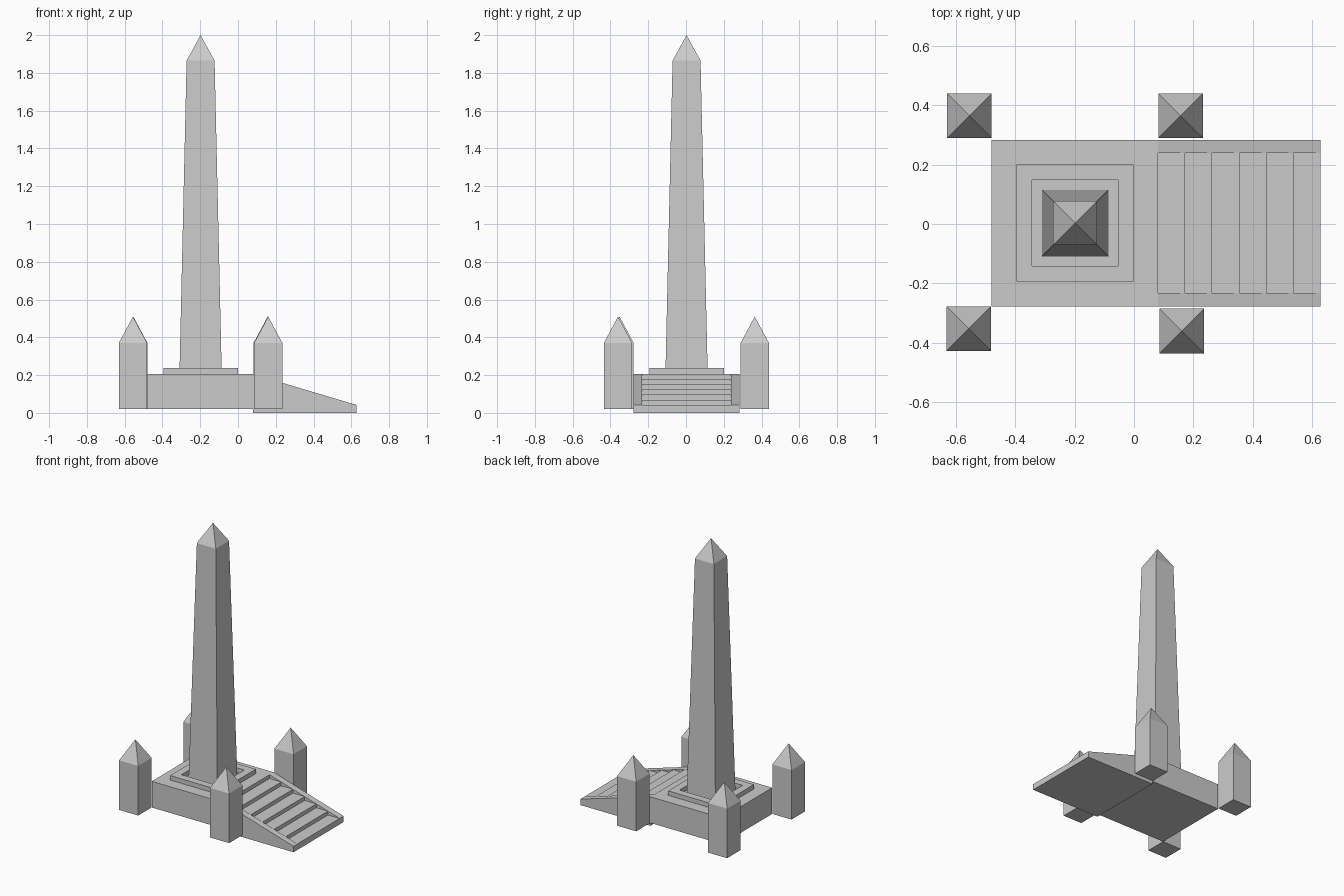
import bpy

if "Cube" in bpy.data.objects:
    bpy.data.objects.remove(bpy.data.objects["Cube"])

CY = 0.003      # centre line of the monument
OX = -0.198     # obelisk axis


def make(name, verts, faces):
    mesh = bpy.data.meshes.new(name)
    mesh.from_pydata(verts, [], faces)
    obj = bpy.data.objects.new(name, mesh)
    bpy.context.collection.objects.link(obj)
    return obj


def square_ring(x, y, h, z):
    return [(x - h, y - h, z), (x + h, y - h, z), (x + h, y + h, z), (x - h, y + h, z)]


def pointed_pillar(name, x, y, half_bottom, half_top, z0, z1, apex):
    verts = square_ring(x, y, half_bottom, z0) + square_ring(x, y, half_top, z1) + [(x, y, apex)]
    faces = [(3, 2, 1, 0)]
    for i in range(4):
        j = (i + 1) % 4
        faces += [(i, j, j + 4, i + 4), (i + 4, j + 4, 8)]
    return make(name, verts, faces)


def extrude_y(name, profile, y0, y1):
    # profile is listed counter-clockwise as seen from the front
    n = len(profile)
    verts = [(x, y, z) for y in (y0, y1) for x, z in profile]
    faces = [tuple(range(n)), tuple(reversed(range(n, 2 * n)))]
    faces += [((i + 1) % n, i, i + n, (i + 1) % n + n) for i in range(n)]
    return make(name, verts, faces)


# Platform
extrude_y("platform", [(-0.48, 0.02), (0.08, 0.02), (0.08, 0.205), (-0.48, 0.205)],
          CY - 0.28, CY + 0.28)

# Raised square kerb around the obelisk
kerb = [v for h, z in ((0.197, 0.205), (0.197, 0.237), (0.145, 0.237), (0.145, 0.205))
        for v in square_ring(OX, CY, h, z)]
kerb_faces = []
for r in range(4):
    s = (r + 1) % 4
    for i in range(4):
        j = (i + 1) % 4
        kerb_faces.append((r * 4 + i, r * 4 + j, s * 4 + j, s * 4 + i))
make("kerb", kerb, kerb_faces)

# Obelisk
pointed_pillar("obelisk", OX, CY, 0.112, 0.074, 0.205, 1.865, 2.0)

# Four corner pillars
for i, (x, y) in enumerate([(-0.554, 0.364), (-0.556, -0.352), (0.157, 0.364), (0.160, -0.36)]):
    pointed_pillar(f"corner_pillar_{i + 1}", x, y, 0.075, 0.075, 0.02, 0.37, 0.51)

# Stair flight
X0, X1, ZT, ZB, STEPS = 0.08, 0.628, 0.205, 0.042, 6
profile = [(X0, 0.0), (X1, 0.0)]
for i in reversed(range(STEPS)):
    z = ZT + (ZB - ZT) * (i + 1) / STEPS
    profile += [(X0 + (X1 - X0) * (i + 1) / STEPS, z), (X0 + (X1 - X0) * i / STEPS, z)]
extrude_y("stairs", profile, CY - 0.235, CY + 0.235)

# Sloping side walls of the stairs
wall = [(X0, 0.0), (X1, 0.0), (X1, ZB), (X0, ZT)]
for side, (y0, y1) in {"front": (-0.28, -0.235), "back": (0.235, 0.28)}.items():
    extrude_y(f"stair_wall_{side}", wall, CY + y0, CY + y1)
